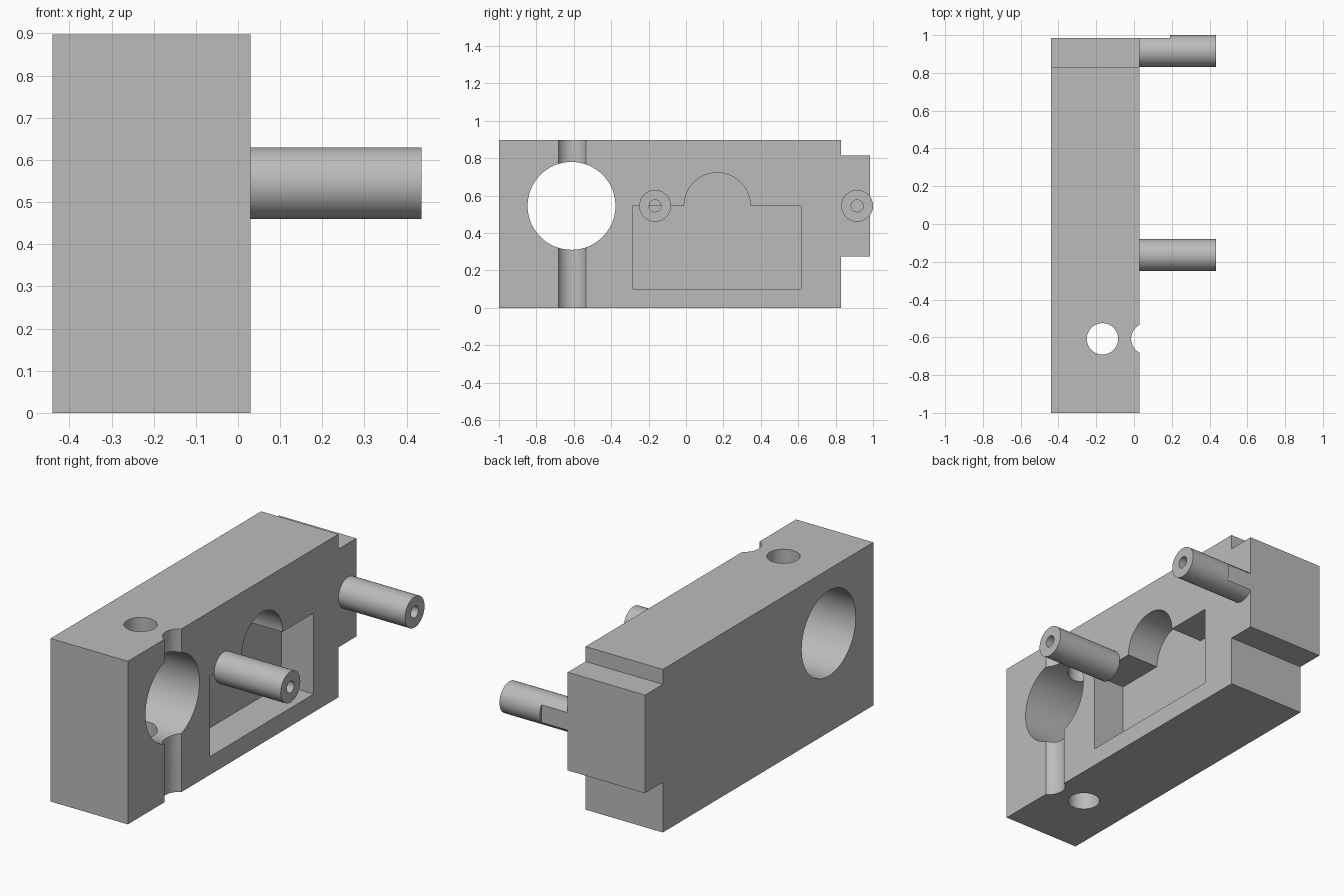
import bpy, bmesh, math
from mathutils import Matrix

old = bpy.data.objects.get("Cube")
if old:
    bpy.data.objects.remove(old, do_unlink=True)

grey = bpy.data.materials.new("plain_grey")
grey.use_nodes = True
grey.diffuse_color = (0.5, 0.5, 0.5, 1)
grey.node_tree.nodes["Principled BSDF"].inputs["Base Color"].default_value = (0.5, 0.5, 0.5, 1)


def finish(name, bm):
    bmesh.ops.recalc_face_normals(bm, faces=bm.faces)
    mesh = bpy.data.meshes.new(name)
    bm.to_mesh(mesh)
    bm.free()
    mesh.materials.append(grey)
    obj = bpy.data.objects.new(name, mesh)
    bpy.context.collection.objects.link(obj)
    return obj


def prism(name, outline, x0, x1):
    """Extrude a (y, z) outline along x."""
    bm = bmesh.new()
    face = bm.faces.new([bm.verts.new((x0, y, z)) for y, z in outline])
    new = bmesh.ops.extrude_face_region(bm, geom=[face])["geom"]
    bmesh.ops.translate(bm, vec=(x1 - x0, 0, 0),
                        verts=[v for v in new if isinstance(v, bmesh.types.BMVert)])
    return finish(name, bm)


def rod(name, center, radius, length, along_x):
    bm = bmesh.new()
    turn = Matrix.Rotation(math.pi / 2, 4, 'Y') if along_x else Matrix.Identity(4)
    bmesh.ops.create_cone(bm, cap_ends=True, segments=64, radius1=radius, radius2=radius,
                          depth=length, matrix=Matrix.Translation(center) @ turn)
    return finish(name, bm)


def activate(obj):
    bpy.ops.object.select_all(action='DESELECT')
    obj.select_set(True)
    bpy.context.view_layer.objects.active = obj


def cut(obj, cutters):
    activate(obj)
    for cutter in cutters:
        cutter.hide_render = True
        mod = obj.modifiers.new("cut", 'BOOLEAN')
        mod.operation = 'DIFFERENCE'
        mod.solver = 'EXACT'
        mod.object = cutter
        bpy.ops.object.modifier_apply(modifier=mod.name)
        bpy.data.objects.remove(cutter, do_unlink=True)
    activate(obj)
    bpy.ops.object.shade_smooth_by_angle(angle=math.radians(30))


LEFT, RIGHT = -0.44, 0.03      # side faces of the block
MID = 0.545                    # height of the pins and the bore
TIP = 0.435                    # outer end of the pins

# Block with a stepped tongue at the back
block = prism("block", [(-1, 0), (0.83, 0), (0.83, 0.275), (0.985, 0.275),
                        (0.985, 0.815), (0.83, 0.815), (0.83, 0.897), (-1, 0.897)],
              LEFT, RIGHT)

# Pocket outline: rectangle with an arch on top
arch = [(0.167 + 0.177 * math.cos(a), MID + 0.177 * math.sin(a))
        for a in (math.pi * i / 32 for i in range(33))]
pocket = prism("pocket_cutter", [(-0.285, 0.1), (0.615, 0.1), (0.615, MID)] + arch
               + [(-0.285, MID)], RIGHT - 0.195, RIGHT + 0.1)

# Cross bore, vertical hole and the open vertical groove
cut(block, [
    pocket,
    rod("bore_cutter", (-0.2, -0.612, MID), 0.235, 1, True),
    rod("hole_cutter", (-0.167, -0.608, 0.45), 0.083, 1.2, False),
    rod("groove_cutter", (0.068, -0.608, 0.45), 0.083, 1.2, False),
])

# Hollow pins; the rear one has a flat flush with the tongue
for name, y in (("front_pin", -0.165), ("rear_pin", 0.915)):
    pin = rod(name, ((RIGHT + TIP) / 2, y, MID), 0.085, TIP - RIGHT, True)
    cutters = [rod("pin_hole_cutter", (0.25, y, MID), 0.032, 1, True)]
    if name == "rear_pin":
        cutters.append(prism("flat_cutter", [(0.985, 0.4), (1.1, 0.4), (1.1, 0.7), (0.985, 0.7)],
                             0, 0.19))
    cut(pin, cutters)
